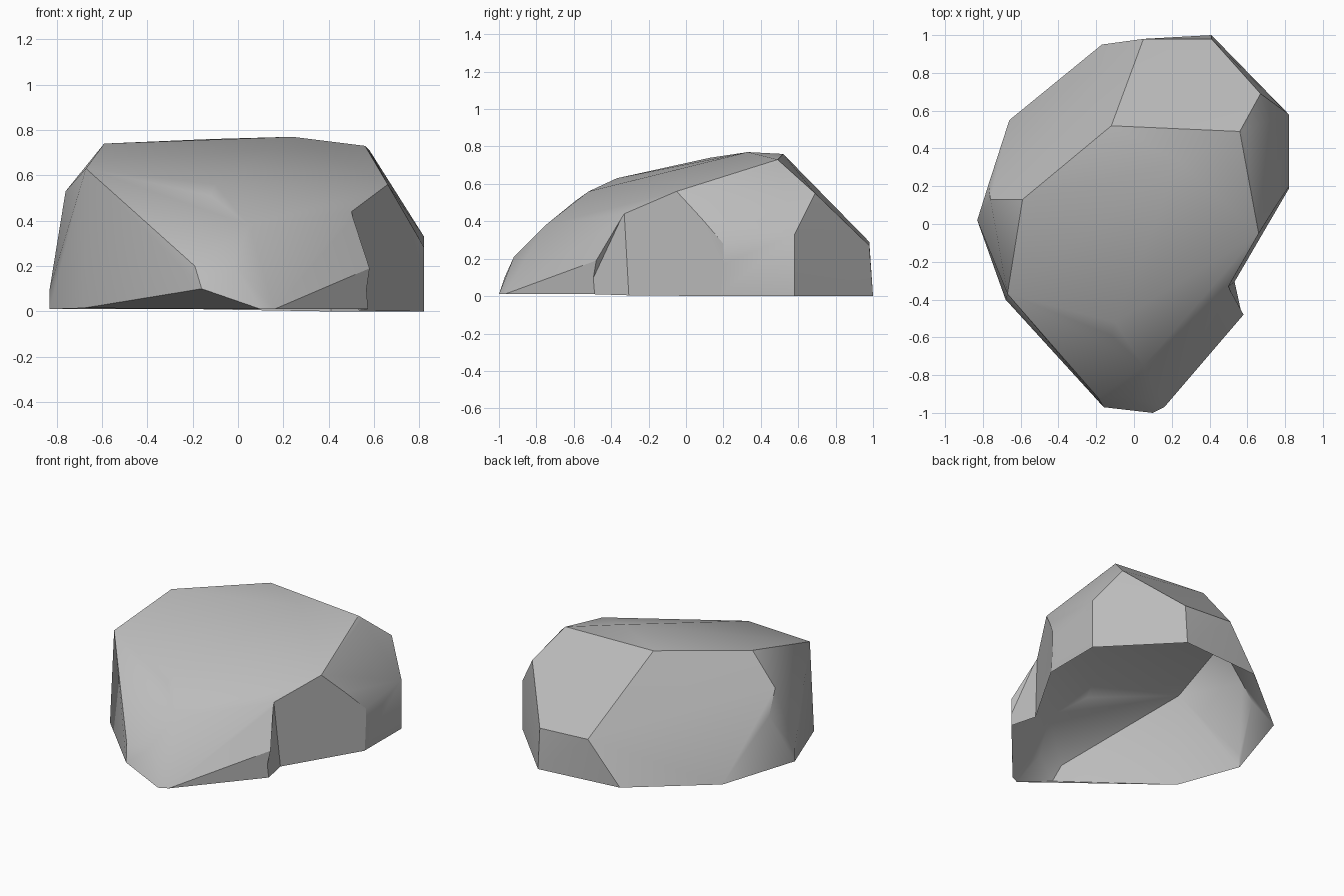
import bpy
import bmesh
import math
from mathutils import Vector

default_cube = bpy.data.objects.get("Cube")
if default_cube:
    bpy.data.objects.remove(default_cube, do_unlink=True)


def make_material(name, colour):
    material = bpy.data.materials.new(name)
    material.use_nodes = True
    material.diffuse_color = colour
    material.node_tree.nodes["Principled BSDF"].inputs["Base Color"].default_value = colour
    return material


def hull_object(name, points):
    """Wrap a convex skin around a few corner points."""
    bm = bmesh.new()
    for point in points:
        bm.verts.new(point)
    result = bmesh.ops.convex_hull(bm, input=bm.verts)
    loose = {v for v in result["geom_interior"] if isinstance(v, bmesh.types.BMVert)}
    bmesh.ops.delete(bm, geom=list(loose), context="VERTS")
    bmesh.ops.recalc_face_normals(bm, faces=bm.faces)
    mesh = bpy.data.meshes.new(name)
    bm.to_mesh(mesh)
    bm.free()
    obj = bpy.data.objects.new(name, mesh)
    bpy.context.collection.objects.link(obj)
    return obj


def beyond(start, end, factor):
    """Extend a line past its end so the cutter clears the surface."""
    return Vector(start).lerp(Vector(end), factor)


# Corners of the boulder, grouped by area
ground_ring = [(-.68, -.4, .015), (-.83, .02, .01), (-.66, .55, .01), (-.17, .95, .01),
               (.41, 1, 0), (.82, .58, 0), (.82, .18, 0), (.58, -.48, .01),
               (.16, -.97, .01), (.1, -1, .01)]
sloping_top = [(-.59, .13, .74), (.24, .33, .77), (.56, .49, .73), (.58, .5, .71),
               (.66, -.05, .56), (-.1, -.52, .56), (-.67, -.37, .63), (-.12, .52, .76)]
front_nose = [(-.12, -.59, .51), (.05, -.75, .38), (-.02, -.92, .21), (-.19, -.92, .2),
              (-.16, -.97, .1), (.58, -.48, .19), (.5, -.33, .44)]
shoulders = [(-.76, .13, .53), (-.77, .21, .37), (-.83, .02, .1), (.05, .98, .29),
             (.41, .98, .27), (.67, .69, .55), (.82, .58, .33), (.82, .18, .28)]
boulder = hull_object("boulder", ground_ring + sloping_top + front_nose + shoulders)

# Wedge that carves the recess in the side
inner_low, inner_high, crown = (.54, -.3, -.1), (.54, -.3, .38), (.5, -.33, .45)
wedge = hull_object("recess_cutter", [
    inner_low, inner_high, crown,
    beyond(inner_low, (.58, -.48, -.1), 1.6),
    beyond(crown, (.58, -.48, .19), 1.5),
    beyond(crown, (.66, -.05, .56), 1.2),
    beyond(inner_low, (.82, .18, -.1), 1.3),
    beyond(inner_high, (.82, .18, .28), 1.3),
    (1.2, -.5, -.1), (1.2, -.4, .8)])
wedge.hide_render = True

carve = boulder.modifiers.new("carve_recess", "BOOLEAN")
carve.operation = "DIFFERENCE"
carve.solver = "EXACT"
carve.object = wedge
bpy.ops.object.select_all(action="DESELECT")
bpy.context.view_layer.objects.active = boulder
boulder.select_set(True)
bpy.ops.object.modifier_apply(modifier=carve.name)
bpy.data.objects.remove(wedge, do_unlink=True)

# Open underside and merged flat facets
bm = bmesh.new()
bm.from_mesh(boulder.data)
bmesh.ops.remove_doubles(bm, verts=bm.verts, dist=.004)
bm.normal_update()
underside = [f for f in bm.faces
             if f.normal.z < -.95 and max(v.co.z for v in f.verts) < .03]
bmesh.ops.delete(bm, geom=underside, context="FACES")
bmesh.ops.dissolve_limit(bm, angle_limit=math.radians(2), verts=bm.verts, edges=bm.edges)
bm.to_mesh(boulder.data)
bm.free()

# Plain stone colour, soft shading over shallow facets
boulder.data.materials.clear()
boulder.data.materials.append(make_material("grey_stone", (.5, .5, .5, 1)))
bpy.ops.object.shade_smooth_by_angle(angle=math.radians(30))
